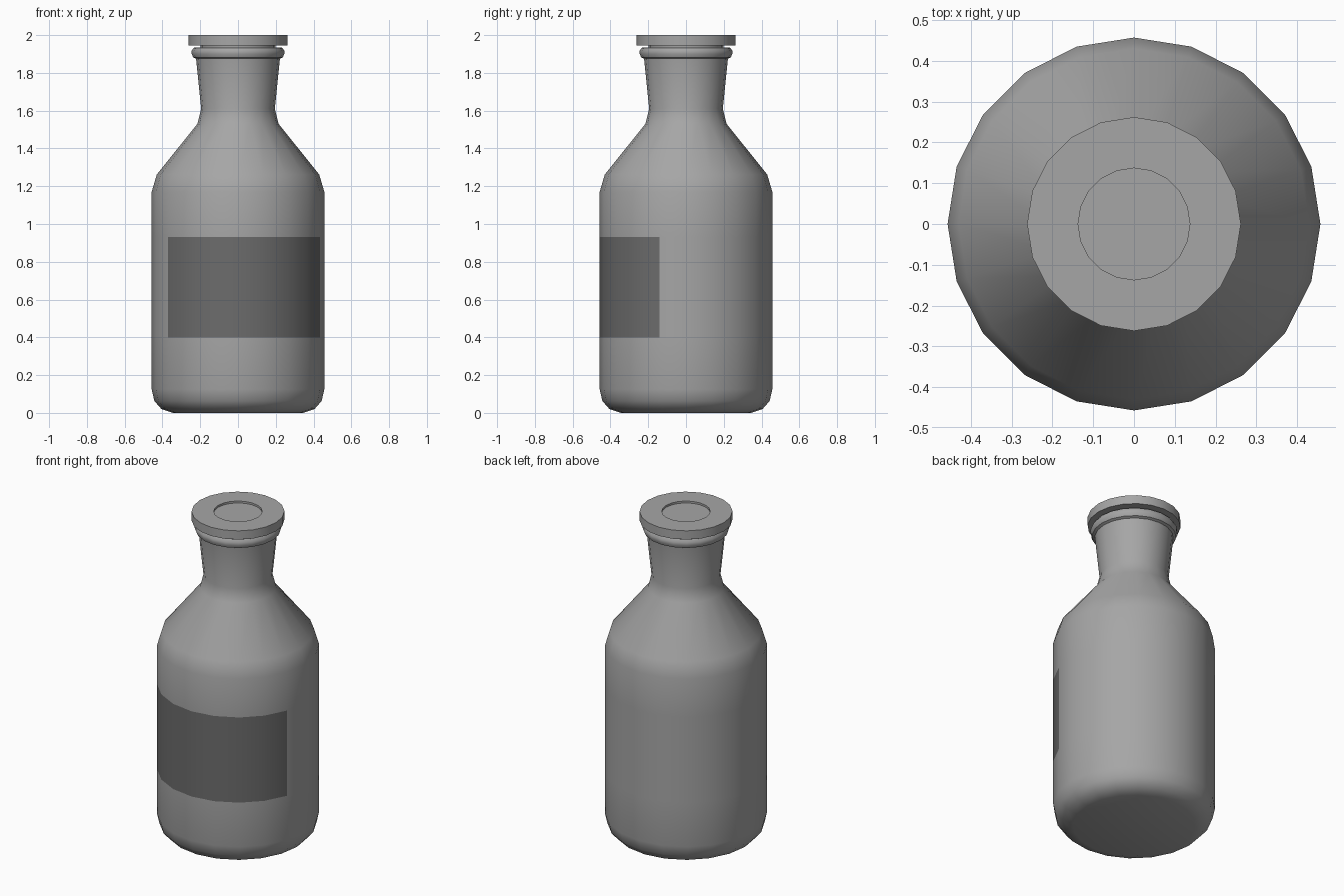
import bpy
import bmesh
import math

SIDES = 20

default_cube = bpy.data.objects.get("Cube")
if default_cube:
    bpy.data.objects.remove(default_cube, do_unlink=True)


def make_material(name, value):
    mat = bpy.data.materials.new(name)
    mat.use_nodes = True
    colour = (value, value, value, 1)
    mat.diffuse_color = colour
    mat.node_tree.nodes["Principled BSDF"].inputs["Base Color"].default_value = colour
    return mat


def lathe(name, profile, materials):
    """Turn (radius, height) points around z, closing both ends with flat discs."""
    bm = bmesh.new()
    rings = []
    for r, z in profile:
        angles = [math.tau * i / SIDES for i in range(SIDES)]
        rings.append([bm.verts.new((r * math.cos(a), r * math.sin(a), z)) for a in angles])
    for low, high in zip(rings, rings[1:]):
        for i in range(SIDES):
            j = (i + 1) % SIDES
            bm.faces.new((low[i], low[j], high[j], high[i]))
    bm.faces.new(rings[0][::-1])
    bm.faces.new(rings[-1])
    bmesh.ops.recalc_face_normals(bm, faces=bm.faces)
    mesh = bpy.data.meshes.new(name)
    bm.to_mesh(mesh)
    bm.free()
    for mat in materials:
        mesh.materials.append(mat)
    obj = bpy.data.objects.new(name, mesh)
    bpy.context.collection.objects.link(obj)
    bpy.ops.object.select_all(action="DESELECT")
    obj.select_set(True)
    bpy.context.view_layer.objects.active = obj
    bpy.ops.object.shade_smooth_by_angle(angle=math.radians(35))
    return obj


grey = make_material("bottle grey", 0.38)
dark = make_material("label dark grey", 0.15)

# Bottle: rounded base, straight wall, sloped shoulder, flared neck, lip bead
LABEL_LOW, LABEL_HIGH = 0.40, 0.93
bottle = lathe("bottle", [
    (0.345, 0), (0.405, 0.02), (0.443, 0.063), (0.457, 0.125),
    (0.457, LABEL_LOW), (0.457, LABEL_HIGH), (0.457, 1.17),
    (0.43, 1.262), (0.215, 1.53), (0.195, 1.61), (0.222, 1.875),
    (0.237, 1.882), (0.245, 1.9), (0.245, 1.918), (0.235, 1.933),
    (0.18, 1.935),
], [grey, dark])

# Label: wall faces wrapped around the front
for face in bottle.data.polygons:
    c = face.center
    angle = math.degrees(math.atan2(c.y, c.x))
    if LABEL_LOW < c.z < LABEL_HIGH and -144 < angle < -18:
        face.material_index = 1

# Stopper: plug, overhanging disc and shallow round recess in the top
lathe("stopper", [
    (0.19, 1.80), (0.2, 1.946), (0.262, 1.946), (0.262, 2.0),
    (0.137, 2.0), (0.137, 1.988),
], [grey])
